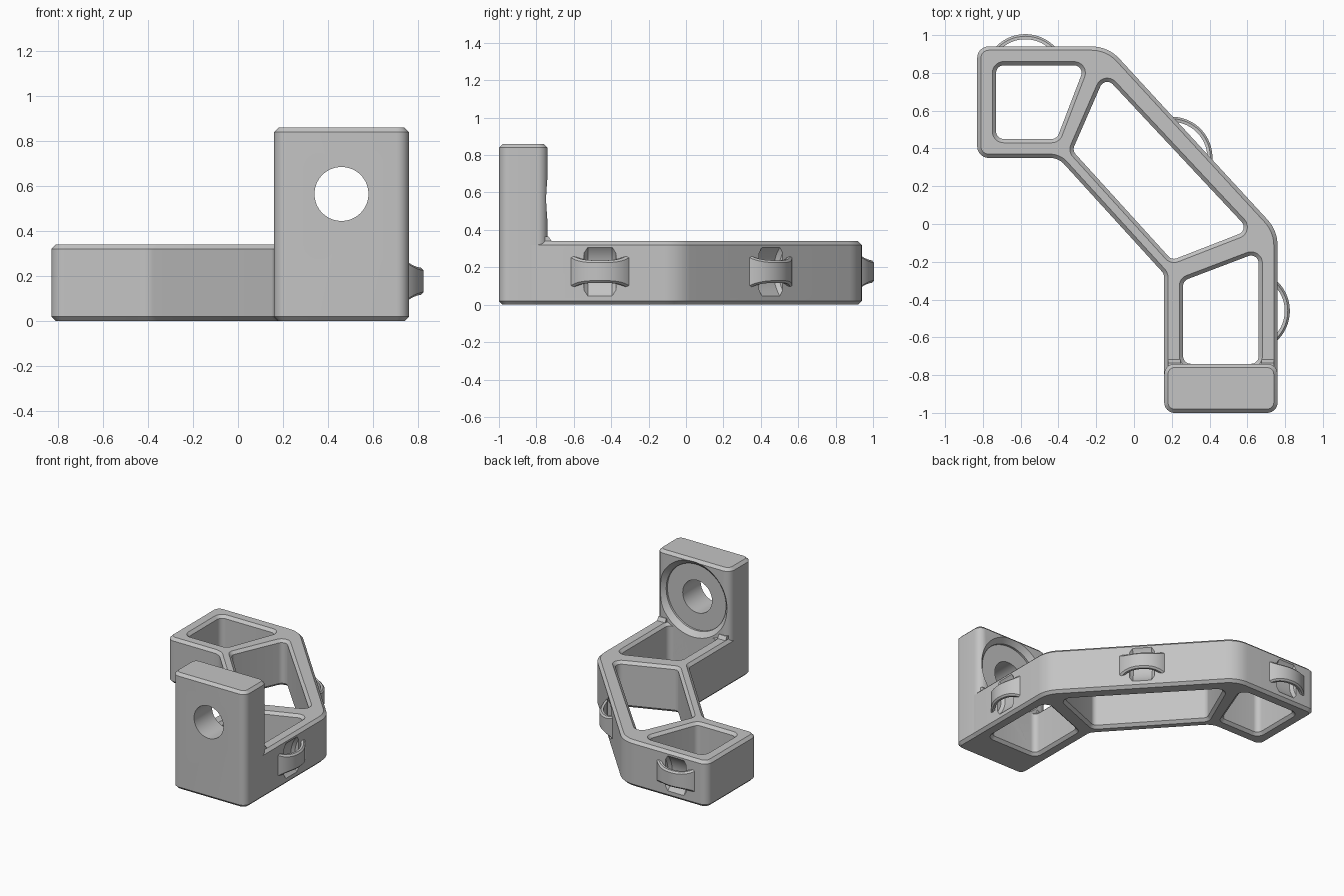
import bpy, bmesh, math
from mathutils import Vector, Matrix

cube = bpy.data.objects.get("Cube")
if cube:
    bpy.data.objects.remove(cube, do_unlink=True)

grey = bpy.data.materials.new("plain grey")
grey.use_nodes = True
colour = (0.55, 0.55, 0.55, 1)
grey.diffuse_color = colour
grey.node_tree.nodes["Principled BSDF"].inputs["Base Color"].default_value = colour

CHAMFER = 0.02
HEIGHT = 0.34


def loft(name, rings, closed=False):
    """Skin a row of rings; cap the ends unless the row is closed."""
    bm = bmesh.new()
    loops = [[bm.verts.new(p) for p in ring] for ring in rings]
    for a, b in zip(loops, loops[1:]):
        for i in range(len(a)):
            j = (i + 1) % len(a)
            bm.faces.new((a[i], a[j], b[j], b[i]))
    bm.faces.new(loops[0])
    bm.faces.new(loops[-1])
    bmesh.ops.recalc_face_normals(bm, faces=bm.faces)
    mesh = bpy.data.meshes.new(name)
    bm.to_mesh(mesh)
    bm.free()
    obj = bpy.data.objects.new(name, mesh)
    bpy.context.collection.objects.link(obj)
    mesh.materials.append(grey)
    return obj


def rounded(corners, inset, z):
    """Counter-clockwise polygon of (x, y, radius), inset and filleted."""
    ring = []
    for i, (x, y, radius) in enumerate(corners):
        p = Vector((x, y))
        before = Vector(corners[i - 1][:2])
        after = Vector(corners[(i + 1) % len(corners)][:2])
        d1, d2 = (p - before).normalized(), (after - p).normalized()
        n1, n2 = Vector((-d1.y, d1.x)), Vector((-d2.y, d2.x))
        p = p + (n1 + n2) * inset / (1 + n1.dot(n2))
        turn = math.atan2(d1.cross(d2), d1.dot(d2))
        sign = math.copysign(1, turn)
        r = max(radius - sign * inset, 0.005)
        start = p - d1 * r * math.tan(abs(turn) / 2)
        centre = start + n1 * sign * r
        for k in range(9):
            q = centre + Matrix.Rotation(turn * k / 8, 2) @ (start - centre)
            ring.append((q.x, q.y, z))
    return ring


def prism(name, corners, height):
    c = CHAMFER
    levels = ((0, c), (c, 0), (height - c, 0), (height, c))
    return loft(name, [rounded(corners, inset, z) for z, inset in levels])


def flared_cutter(corners):
    c = CHAMFER
    levels = ((-c, -c), (c, c), (HEIGHT - c, c), (HEIGHT + c, -c))
    return loft("window_cutter", [rounded(corners, inset, z) for z, inset in levels])


def turned(name, profile, origin, axis, side, steps=64):
    """Rings of (distance, radius) about a horizontal axis."""
    up = Vector((0, 0, 1))
    angles = [math.tau * i / steps for i in range(steps)]
    return loft(name, [[origin + axis * d + (side * math.cos(a) + up * math.sin(a)) * r
                        for a in angles] for d, r in profile])


def use(obj):
    bpy.ops.object.select_all(action='DESELECT')
    obj.select_set(True)
    bpy.context.view_layer.objects.active = obj


def cut(obj, cutters):
    use(obj)
    for cutter in cutters:
        mod = obj.modifiers.new("cut", 'BOOLEAN')
        mod.operation = 'DIFFERENCE'
        mod.solver = 'EXACT'
        mod.object = cutter
        bpy.ops.object.modifier_apply(modifier=mod.name)


def smooth(obj):
    use(obj)
    bpy.ops.object.shade_smooth_by_angle(angle=math.radians(30))


# Bent frame and upright plate
frame = prism("bent_frame", [
    (0.16, -0.83, 0.005), (0.76, -0.83, 0.005), (0.76, -0.035, 0.2), (-0.137, 0.94, 0.2),
    (-0.83, 0.94, 0.06), (-0.83, 0.35, 0.06), (-0.4, 0.35, 0.1), (0.16, -0.265, 0.05)], HEIGHT)
plate = prism("upright_plate", [
    (0.16, -1, 0.055), (0.76, -1, 0.055), (0.76, -0.74, 0.055), (0.16, -0.74, 0.055)], 0.86)

# Three windows through the frame
r = 0.06
windows = [
    [(-0.75, 0.43, r), (-0.395, 0.43, r), (-0.23, 0.86, r), (-0.75, 0.86, r)],
    [(-0.35, 0.385, r), (0.195, -0.215, r), (0.645, -0.04, r), (-0.16, 0.82, r)],
    [(0.24, -0.76, r), (0.68, -0.76, r), (0.68, -0.12, r), (0.24, -0.287, r)],
]
cutters = [flared_cutter(w) for w in windows]

# Bolt hole with a countersunk pocket at the back of the plate
pocket = turned("pocket_cutter",
                [(-1.1, 0.12), (-0.79, 0.12), (-0.79, 0.245), (-0.775, 0.245),
                 (-0.74, 0.28), (-0.7, 0.28)],
                Vector((0.46, 0, 0.565)), Vector((0, 1, 0)), Vector((1, 0, 0)))
cut(plate, [pocket])
cutters.append(pocket)

# Cable bridges on the outer walls, each over a scooped channel
slope = math.atan2(0.897, 0.975)
STRAP_Z = 0.177
sites = {
    "right_side": ((0.76, -0.46), 0),
    "slanted_side": ((0.31, 0.454), slope and math.pi / 2 - math.atan2(0.975, 0.897)),
    "back_side": ((-0.575, 0.94), math.pi / 2),
}
parts = [frame, plate]
for label, ((x, y), heading) in sites.items():
    origin = Vector((x, y, STRAP_Z))
    out = Vector((math.cos(heading), math.sin(heading), 0))
    along = Vector((-out.y, out.x, 0))
    up = Vector((0, 0, 1))
    scoop = [(-0.085, 0.175), (-0.065, 0.194), (0.065, 0.194), (0.085, 0.175)]
    cutters.append(turned("scoop_cutter", scoop, origin + out * 0.144, along, out))

    rings = []
    steps, reach = 28, math.radians(50)
    for i in range(steps + 1):
        t = 2 * i / steps - 1
        ray = out * math.cos(t * reach) + along * math.sin(t * reach)
        half = 0.06 + 0.035 * abs(t) ** 3
        centre = origin - out * 0.152
        section = ((0.19, -half), (0.206, -half), (0.217, 0.012 - half),
                   (0.217, half - 0.012), (0.206, half), (0.19, half))
        rings.append([centre + ray * d + up * h for d, h in section])
    parts.append(loft(label + "_cable_bridge", rings))

cut(frame, cutters)
for cutter in cutters:
    bpy.data.objects.remove(cutter, do_unlink=True)

# Small fillets where the frame meets the plate
for label, x0, x1 in (("right", 0.18, 0.245), ("left", 0.675, 0.74)):
    tri = ((-0.76, 0.33), (-0.715, 0.335), (-0.735, 0.365), (-0.76, 0.365))
    parts.append(loft(label + "_corner_fillet", [[(x, y, z) for y, z in tri] for x in (x0, x1)]))

for part in parts:
    smooth(part)
